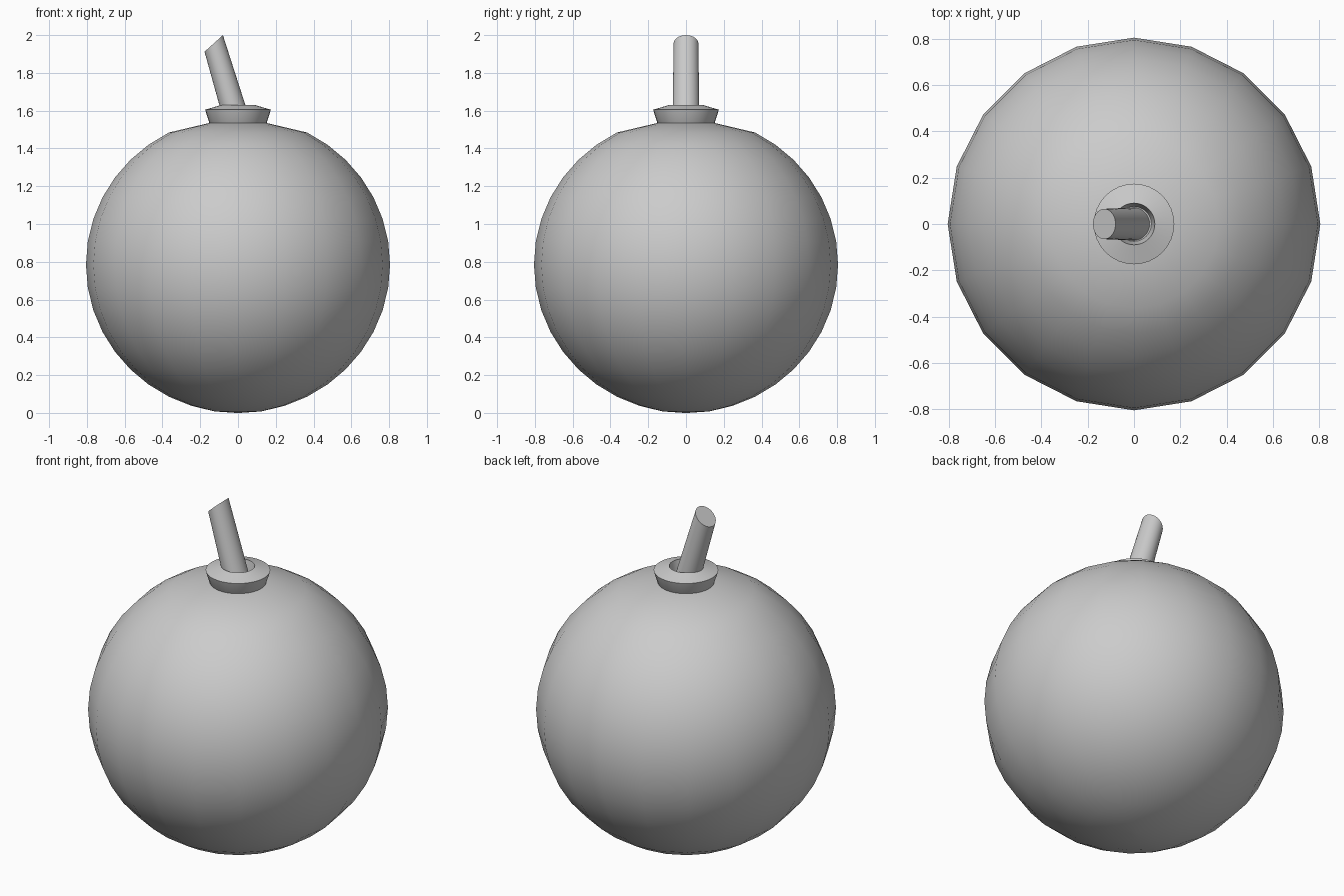
import bpy, bmesh
from math import sin, cos, pi, radians
from mathutils import Vector

if "Cube" in bpy.data.objects:
    bpy.data.objects.remove(bpy.data.objects["Cube"])


def loft(name, rings, cap_start=True, cap_end=True, angle=30):
    """Skin a list of vertex rings into one smooth-shaded object."""
    bm = bmesh.new()
    loops = [[bm.verts.new(p) for p in ring] for ring in rings]
    n = len(loops[0])
    for a, b in zip(loops, loops[1:]):
        for i in range(n):
            j = (i + 1) % n
            bm.faces.new((a[i], a[j], b[j], b[i]))
    if cap_start:
        bm.faces.new(loops[0][::-1])
    if cap_end:
        bm.faces.new(loops[-1])
    bmesh.ops.recalc_face_normals(bm, faces=bm.faces)
    mesh = bpy.data.meshes.new(name)
    bm.to_mesh(mesh)
    bm.free()
    obj = bpy.data.objects.new(name, mesh)
    bpy.context.collection.objects.link(obj)
    bpy.ops.object.select_all(action='DESELECT')
    obj.select_set(True)
    bpy.context.view_layer.objects.active = obj
    bpy.ops.object.shade_smooth_by_angle(angle=radians(angle))
    return obj


def ring(r, z, n, x=0, tilt=0):
    """Circle of radius r centred at (x, 0, z), leaning towards -x by tilt."""
    return [Vector((x + r * cos(a) * cos(tilt), r * sin(a), z + r * cos(a) * sin(tilt)))
            for a in (2 * pi * i / n for i in range(n))]


# Round body: 20 sides, 9 degree rings, shallow cone at the top
RX, RZ = 0.805, 0.785
body = [ring(RX * sin(radians(a)), RZ - RZ * cos(radians(a)), 20)
        for a in range(9, 154, 9)]
body[0] = ring(0.125, 0.008, 20)
body.insert(0, ring(0.01, 0.0, 20))
body.append(ring(0.15, 1.535, 20))
loft("round_body", body, angle=40)

# Flared collar with a socket for the fuse
collar = [(0.145, 1.525), (0.152, 1.535), (0.174, 1.605), (0.09, 1.63), (0.075, 1.54)]
loft("collar", [ring(r, z, 32) for r, z in collar], angle=20)

# Leaning fuse with a slanted end
loft("fuse", [ring(0.071, 1.53, 32), ring(0.0655, 1.956, 32, -0.1285, radians(42))])
